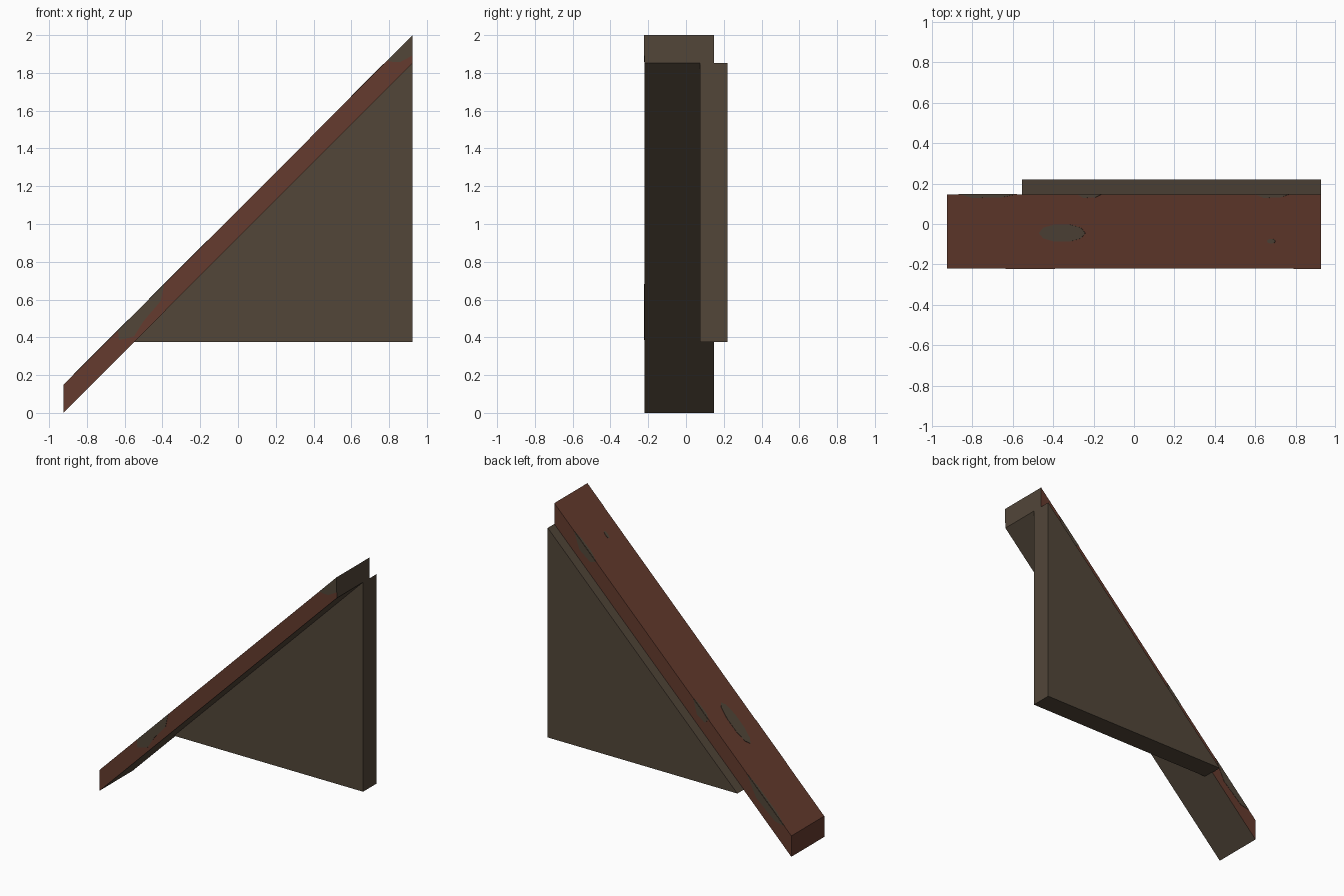
import bpy, bmesh, math
from mathutils import Vector

if "Cube" in bpy.data.objects:
    bpy.data.objects.remove(bpy.data.objects["Cube"])


def material(name, rgb):
    m = bpy.data.materials.new(name)
    lin = [((c / 255 + 0.055) / 1.055) ** 2.4 for c in rgb]
    m.diffuse_color = (*lin, 1)
    m.use_nodes = True
    m.node_tree.nodes["Principled BSDF"].inputs["Base Color"].default_value = m.diffuse_color
    return m


RED = material("red brown paint", (101, 59, 46))
BROWN = material("bare brown", (82, 70, 57))


def prism(name, pts, depth, mats):
    """Extrude a flat 3D outline along the depth vector."""
    bm = bmesh.new()
    face = bm.faces.new([bm.verts.new(p) for p in pts])
    ext = bmesh.ops.extrude_face_region(bm, geom=[face])
    verts = [g for g in ext["geom"] if isinstance(g, bmesh.types.BMVert)]
    bmesh.ops.translate(bm, verts=verts, vec=Vector(depth))
    bmesh.ops.recalc_face_normals(bm, faces=bm.faces[:])
    me = bpy.data.meshes.new(name)
    bm.to_mesh(me)
    bm.free()
    for m in mats:
        me.materials.append(m)
    ob = bpy.data.objects.new(name, me)
    bpy.context.collection.objects.link(ob)
    return ob


X, H, Y0, Y1 = 0.925, 0.147, -0.22, 0.147


def side(x, v, y):
    """Point on the beam side: v is the height above its lower edge."""
    return (x, y, (x + X) * (2 - H) / (2 * X) + v)


# Sloping beam, bare on its underside and upper end
beam = prism("sloping_beam", [side(-X, 0, Y0), side(X, 0, Y0), side(X, H, Y0), side(-X, H, Y0)],
             (0, Y1 - Y0, 0), [RED, BROWN])
for p in beam.data.polygons:
    if p.normal.z < -0.3 or p.normal.x > 0.9:
        p.material_index = 1

# Triangular side panel
prism("triangular_panel", [(-0.555, 0.073, 0.375), (X, 0.073, 0.375), (X, 0.073, 1.853)],
      (0, 0.147, 0), [BROWN])

# Worn patches on the front side
front = [[(-0.635, H), (-0.63, 0.09), (-0.585, 0.055), (-0.55, 0.03), (-0.5, 0.06), (-0.41, 0.075), (-0.39, H)],
         [(0.79, H), (0.82, 0.11), (0.86, 0.07), (X, 0.04), (X, H)]]
for i, pts in enumerate(front):
    prism(f"front_worn_patch_{i}", [side(x, v, Y0) for x, v in pts], (0, -0.002, 0), [BROWN])

# Worn patches along the back edge, on the back side and the top
for i, (a, b) in enumerate([(-0.87, -0.58), (-0.28, -0.16), (0.6, 0.77)]):
    m, w = (a + b) / 2, (b - a) / 4
    prism(f"back_worn_patch_{i}", [side(a, H, Y1), side(m - w, 0.09, Y1), side(m + w, 0.07, Y1), side(b, H, Y1)],
          (0, 0.002, 0), [BROWN])
    prism(f"edge_worn_patch_{i}", [side(a, H, Y1), side(m - w, H, Y1 - 0.018), side(m + w, H, Y1 - 0.015), side(b, H, Y1)],
          (-0.0015, 0, 0.0015), [BROWN])

# Worn spots on the top
for i, (cx, cy, rx, ry) in enumerate([(-0.355, -0.045, 0.115, 0.045), (0.68, -0.085, 0.02, 0.012)]):
    pts = [side(cx + rx * math.cos(t * math.pi / 5), H, cy + ry * math.sin(t * math.pi / 5)) for t in range(10)]
    prism(f"top_worn_spot_{i}", pts, (-0.0015, 0, 0.0015), [BROWN])
